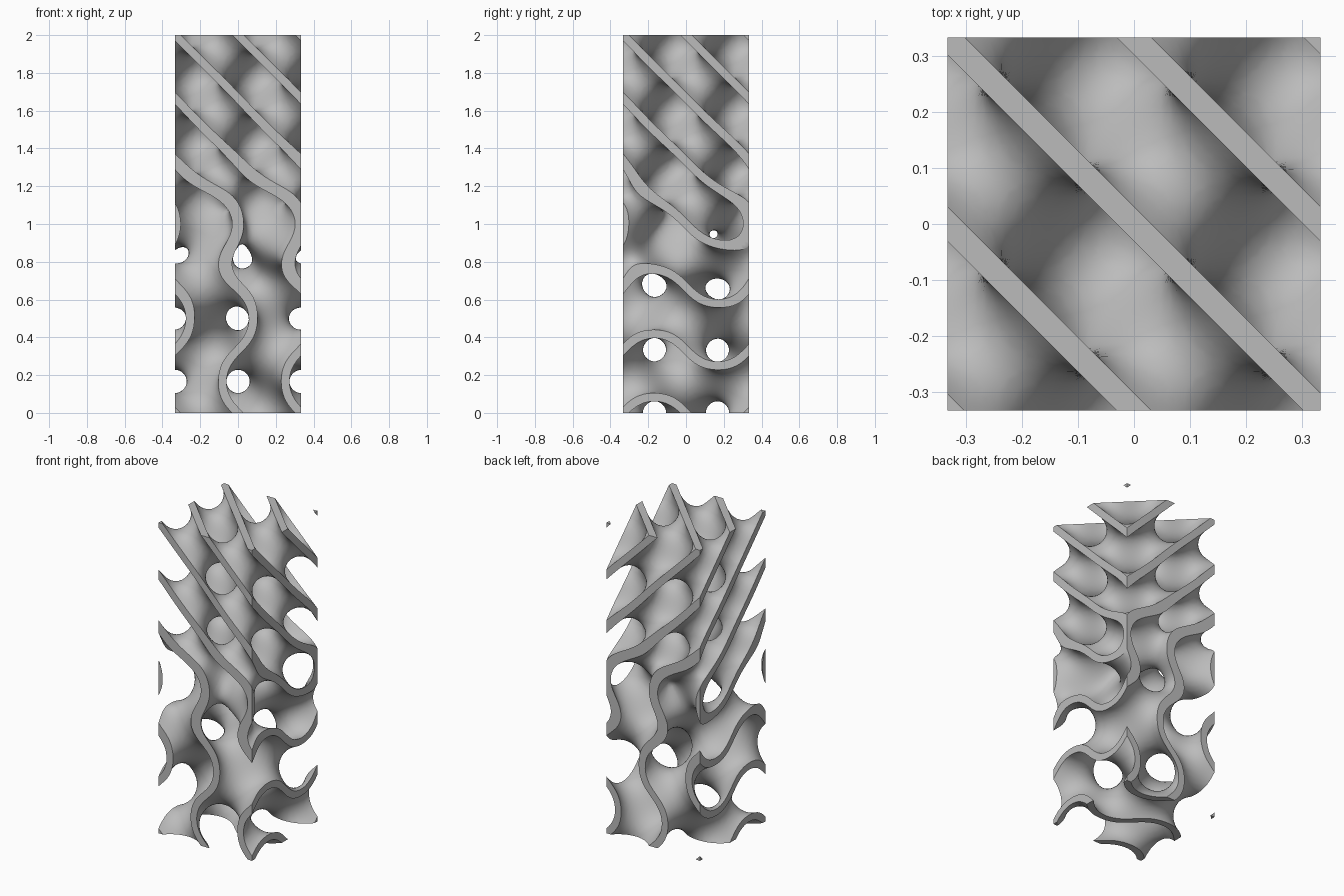
import bpy
import bmesh
from math import sin, cos, exp, pi
from mathutils import Vector

old = bpy.data.objects.get("Cube")
if old:
    bpy.data.objects.remove(old, do_unlink=True)

CELL = 2 / 3              # lattice period
K = 2 * pi / CELL
HALF_WALL = 0.285         # level offset on each side of the middle sheet
STEPS = 40                # samples per period
H = CELL / STEPS
SIZE = (STEPS, STEPS, 3 * STEPS)
LOW = Vector((-CELL / 2, -CELL / 2, 0))


def field(p):
    """Gyroid at the foot blending to a diamond surface at the top."""
    sx, sy, sz = (sin(K * v) for v in p)
    cx, cy, cz = (cos(K * v) for v in p)
    gyroid = sz * cx - sx * cy - sy * cz
    diamond = sx * sy * sz + sx * cy * cz + cx * sy * cz + cx * cy * sz
    t = 1 / (1 + exp(-6 * (p[2] - 1)))
    return (1 - t) * gyroid + t * diamond


def node_position(n):
    """Padding nodes collapse onto the box so that the cut ends are flat."""
    return LOW + H * Vector([min(max(i - 1, 0), s) for i, s in zip(n, SIZE)])


def is_padding(n):
    return any(i < 1 or i > s + 1 for i, s in zip(n, SIZE))


def project(p):
    """Slide a wall vertex onto the exact wall level."""
    e = 0.001
    for _ in range(3):
        f = field(p)
        target = HALF_WALL if f > 0 else -HALF_WALL
        grad = Vector([(field(p + a) - field(p - a)) / (2 * e)
                       for a in (Vector((e, 0, 0)), Vector((0, e, 0)), Vector((0, 0, e)))])
        if grad.length < 2:
            break
        move = grad * ((target - f) / grad.length_squared)
        if move.length > H / 2:
            break
        p = p + move
    return p


# Sample the wall: positive inside the material
values = {}
for i in range(SIZE[0] + 3):
    for j in range(SIZE[1] + 3):
        for k in range(SIZE[2] + 3):
            n = (i, j, k)
            values[n] = -1 if is_padding(n) else HALF_WALL - abs(field(node_position(n)))

# Each crossed grid edge gives one quad joining its four neighbouring cells
wall_hits, cap_hits, quads = {}, {}, []
for n, a in values.items():
    for axis in range(3):
        m = tuple(v + (d == axis) for d, v in enumerate(n))
        b = values.get(m)
        if b is None or (a > 0) == (b > 0):
            continue
        u, w = (axis + 1) % 3, (axis + 2) % 3
        ring = []
        for du, dw in ((0, 0), (1, 0), (1, 1), (0, 1)):
            c = list(n)
            c[u] -= du
            c[w] -= dw
            ring.append(tuple(c))
        quads.append(ring if a < 0 else ring[::-1])
        hits = cap_hits if is_padding(n) or is_padding(m) else wall_hits
        point = node_position(n).lerp(node_position(m), a / (a - b))
        for c in ring:
            hits.setdefault(c, []).append(point)

# Build the lattice mesh
bm = bmesh.new()
verts = {}
for c in set(wall_hits) | set(cap_hits):
    points = wall_hits.get(c) or cap_hits[c]
    p = sum(points, Vector()) / len(points)
    verts[c] = bm.verts.new(p if c in cap_hits else project(p))
for ring in quads:
    bm.faces.new([verts[c] for c in ring])
bmesh.ops.recalc_face_normals(bm, faces=bm.faces)
mesh = bpy.data.meshes.new("lattice_column")
bm.to_mesh(mesh)
bm.free()

# Plain grey material
grey = bpy.data.materials.new("light_grey")
grey.use_nodes = True
grey.diffuse_color = (0.5, 0.5, 0.5, 1)
grey.node_tree.nodes["Principled BSDF"].inputs["Base Color"].default_value = (0.5, 0.5, 0.5, 1)
mesh.materials.append(grey)

column = bpy.data.objects.new("lattice_column", mesh)
bpy.context.collection.objects.link(column)
bpy.context.view_layer.objects.active = column
column.select_set(True)
bpy.ops.object.shade_smooth_by_angle(angle=0.6)
